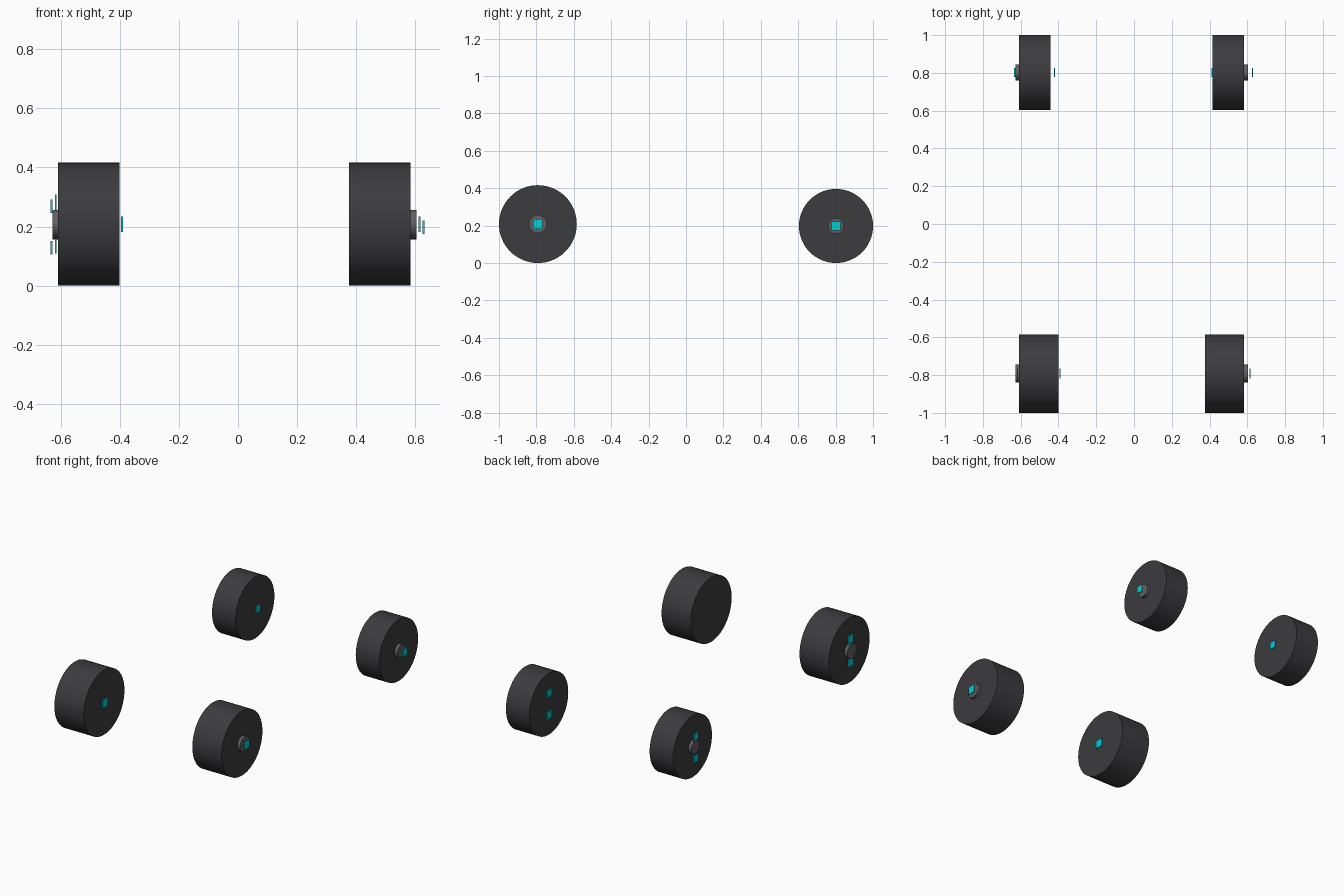
import bpy
from math import pi

if "Cube" in bpy.data.objects:
    bpy.data.objects.remove(bpy.data.objects["Cube"])


def material(name, rgb):
    m = bpy.data.materials.new(name)
    m.diffuse_color = (*rgb, 1)
    m.use_nodes = True
    m.node_tree.nodes["Principled BSDF"].inputs["Base Color"].default_value = m.diffuse_color
    return m


rubber = material("rubber", (0.045, 0.045, 0.05))
metal = material("hub_grey", (0.12, 0.12, 0.13))
cyan = material("cyan_light", (0.0, 0.62, 0.68))


def disc(name, x0, x1, y, z, radius, mat, sides):
    """Cylinder along x between x0 and x1."""
    bpy.ops.mesh.primitive_cylinder_add(
        vertices=sides, radius=radius, depth=x1 - x0,
        location=((x0 + x1) / 2, y, z), rotation=(0, pi / 2, 0))
    ob = bpy.context.object
    ob.name = name
    ob.data.materials.append(mat)
    bpy.ops.object.shade_smooth_by_angle()


def plate(name, x, y, z, size):
    """Thin square plate facing along x."""
    bpy.ops.mesh.primitive_cube_add(size=1, location=(x, y, z))
    ob = bpy.context.object
    ob.name = name
    ob.scale = (0.006, size, size)
    ob.data.materials.append(cyan)


# axle, y, radius, tyre width, hub radius, plate size, plate spread,
# x of the paired plates and of the single plate for left and right wheels
axles = [
    ("front", -0.792, 0.208, 0.208, 0.048, 0.052, 0.074,
     (-0.616, 0.39), (-0.392, 0.614)),
    ("rear", 0.802, 0.198, 0.167, 0.042, 0.046, 0.070,
     (-0.631, 0.413), (-0.42, 0.627)),
]

for axle, y, r, width, hub_r, size, spread, pair_x, single_x in axles:
    for i, side in enumerate(("left", "right")):
        tag = f"{axle}_{side}"
        # tyre and outer hub cap
        if side == "left":
            tyre, hub = (-0.608, -0.608 + width), (-0.628, -0.60)
        else:
            tyre, hub = (0.583 - width, 0.583), (0.575, 0.603)
        disc(f"{tag}_tyre", *tyre, y, r, r, rubber, 64)
        disc(f"{tag}_hub", *hub, y, r, hub_r, metal, 32)
        # indicator plates: a pair towards -x, a single one towards +x
        for k, name in ((-1, "lower"), (1, "upper")):
            plate(f"{tag}_{name}_plate", pair_x[i], y, r + k * spread, size)
        plate(f"{tag}_centre_plate", single_x[i], y, r, size)
